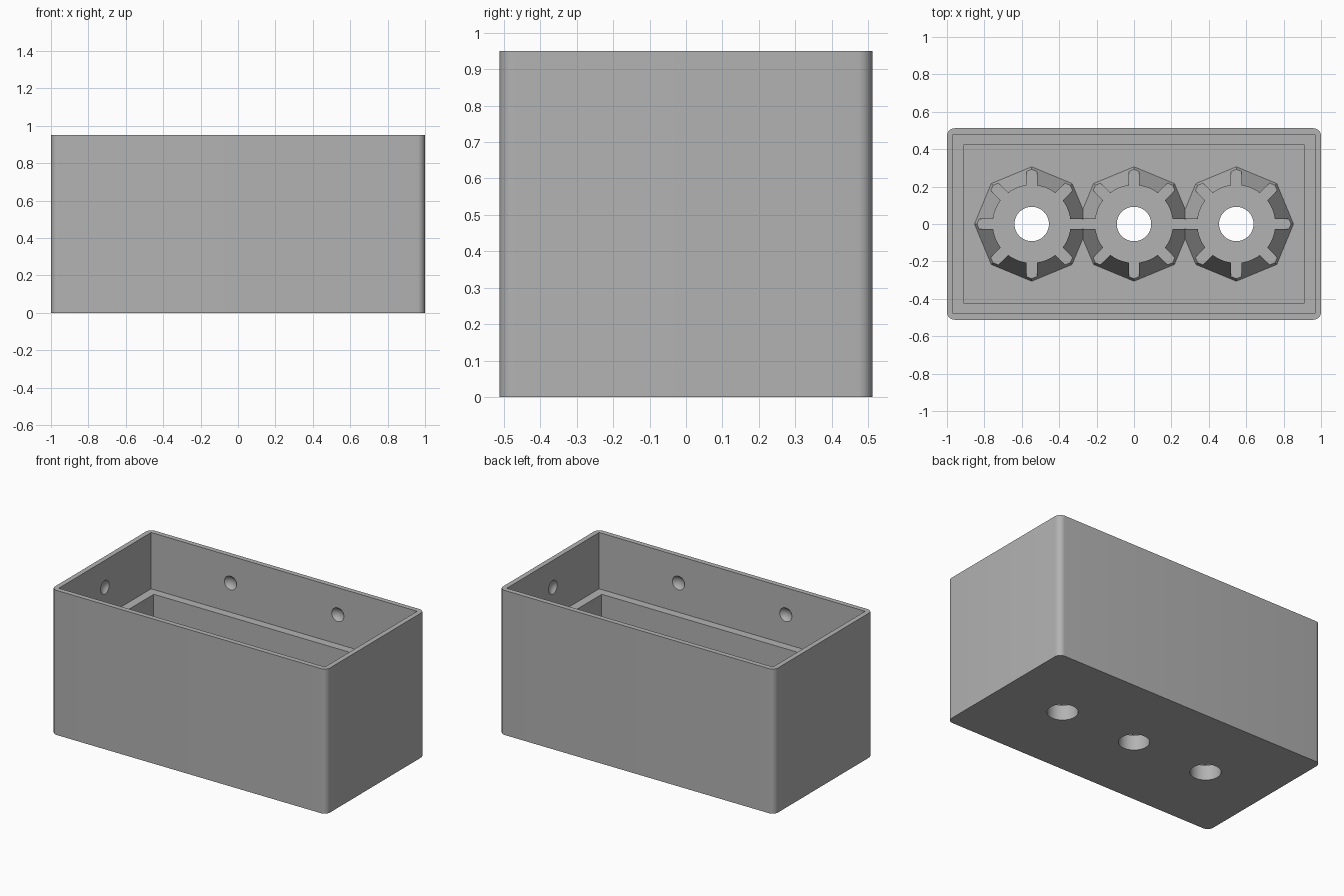
import bpy
import math

cube = bpy.data.objects.get("Cube")
if cube:
    bpy.data.objects.remove(cube, do_unlink=True)

LENGTH, WIDTH, HEIGHT = 2.0, 1.024, 0.95
FLOOR_Z, SEAT_Z, LEDGE_Z = 0.07, 0.10, 0.58
CUP_SPACING = 0.547

grey = bpy.data.materials.new("plain_grey")
grey.use_nodes = True
colour = (0.45, 0.45, 0.45, 1)
grey.diffuse_color = colour
grey.node_tree.nodes["Principled BSDF"].inputs["Base Color"].default_value = colour


def box(name, size, z0, centre=(0, 0), turn=0):
    """Box of the given size, standing on z0."""
    bpy.ops.mesh.primitive_cube_add(
        size=1, location=(centre[0], centre[1], z0 + size[2] / 2), rotation=(0, 0, turn))
    obj = bpy.context.object
    obj.name = name
    obj.scale = size
    bpy.ops.object.transform_apply(location=True, rotation=True, scale=True)
    obj.data.materials.append(grey)
    return obj


def cone(name, sides, r_low, r_high, z0, z1, x):
    """Upright frustum or cylinder between two heights."""
    bpy.ops.mesh.primitive_cone_add(
        vertices=sides, radius1=r_low, radius2=r_high, depth=z1 - z0,
        location=(x, 0, (z0 + z1) / 2))
    obj = bpy.context.object
    obj.name = name
    obj.data.materials.append(grey)
    return obj


def apply_modifier(obj, mod):
    bpy.context.view_layer.objects.active = obj
    bpy.ops.object.modifier_apply(modifier=mod.name)


def combine(obj, tool, operation="DIFFERENCE"):
    """Boolean the tool into the object, then discard the tool."""
    mod = obj.modifiers.new(tool.name, "BOOLEAN")
    mod.operation = operation
    mod.solver = "EXACT"
    mod.object = tool
    apply_modifier(obj, mod)
    bpy.data.objects.remove(tool, do_unlink=True)


# Outer shell with rounded upright edges
body = box("storage_box", (LENGTH, WIDTH, HEIGHT), 0)
weights = body.data.attributes.new("bevel_weight_edge", "FLOAT", "EDGE")
for edge in body.data.edges:
    a, b = (body.data.vertices[i].co for i in edge.vertices)
    weights.data[edge.index].value = 1.0 if abs(a.z - b.z) > 0.5 else 0.0
bevel = body.modifiers.new("round_corners", "BEVEL")
bevel.limit_method = "WEIGHT"
bevel.width = 0.04
bevel.segments = 8
apply_modifier(body, bevel)

# Lower cavity, and the wider one above that leaves a ledge
combine(body, box("lower_cavity", (1.82, 0.85, HEIGHT), FLOOR_Z))
combine(body, box("upper_cavity", (1.934, 0.958, HEIGHT), LEDGE_Z))

# Three octagonal cups on the floor
centres = [i * CUP_SPACING for i in (-1, 0, 1)]
for x in centres:
    combine(body, cone("cup", 8, 0.315, 0.22, FLOOR_Z - 0.02, FLOOR_Z + 0.19, x), "UNION")

# Round seat, radial slots and drain hole in every cup
for x in centres:
    combine(body, cone("seat_cutter", 64, 0.208, 0.208, SEAT_Z, 0.4, x))
    for k in range(4):
        combine(body, box("slot_cutter", (0.66, 0.056, 0.3), SEAT_Z, (x, 0), k * math.pi / 4))
    combine(body, cone("drain_cutter", 48, 0.092, 0.092, -0.1, 0.3, x))

# Shallow round dimples inside the walls
RADIUS, DEPTH = 0.057, 0.022
out = RADIUS - DEPTH
dimples = [(sx * 0.39, sy * (0.479 - out)) for sx in (-1, 1) for sy in (-1, 1)]
dimples += [(sx * (0.967 - out), 0) for sx in (-1, 1)]
for x, y in dimples:
    bpy.ops.mesh.primitive_uv_sphere_add(
        segments=32, ring_count=16, radius=RADIUS, location=(x, y, 0.773))
    ball = bpy.context.object
    ball.name = "dimple_cutter"
    ball.data.materials.append(grey)
    combine(body, ball)

# Smooth the rounded parts, keep the edges sharp
bpy.ops.object.select_all(action="DESELECT")
body.select_set(True)
bpy.context.view_layer.objects.active = body
bpy.ops.object.shade_smooth_by_angle(angle=math.radians(25))
